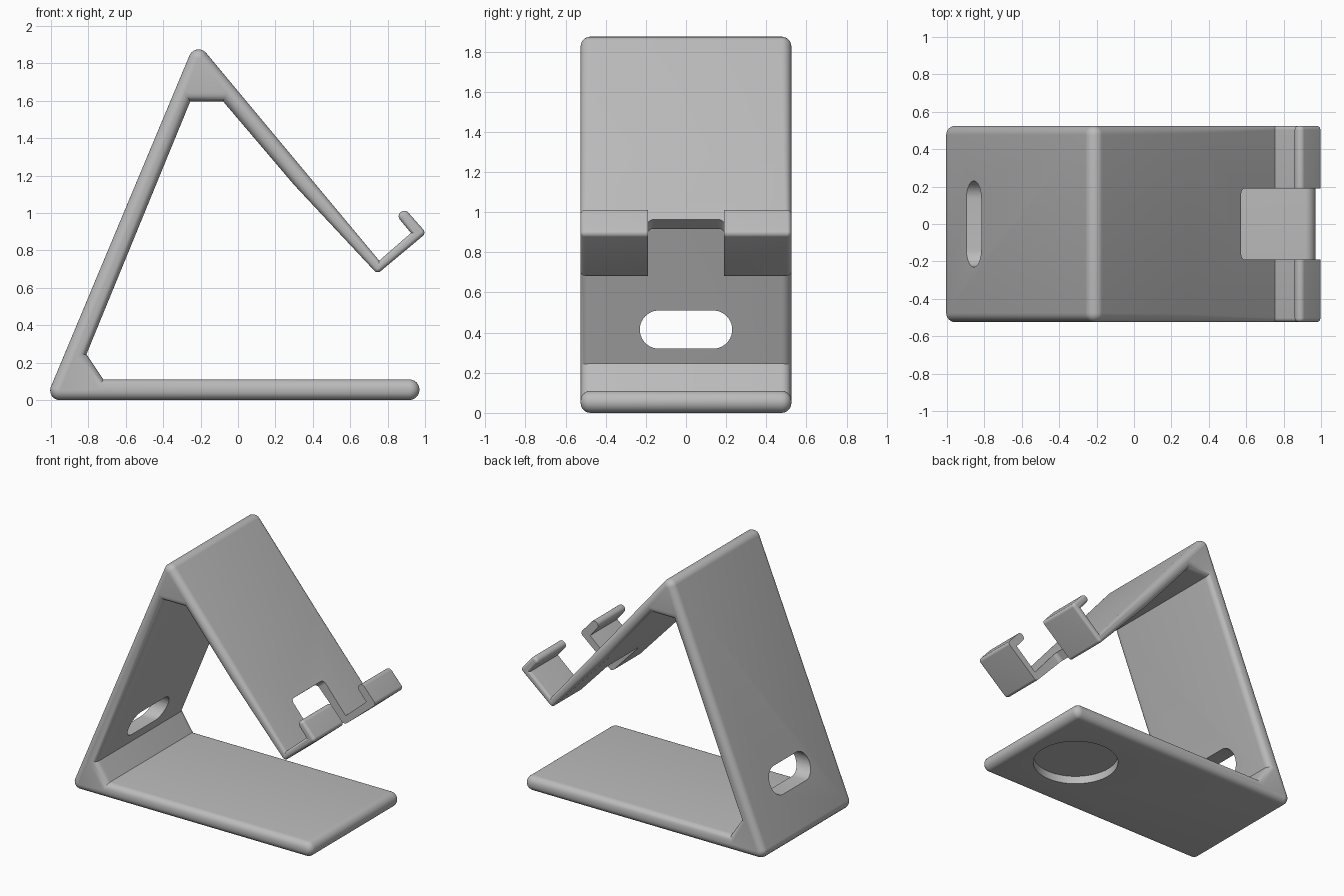
import bpy, bmesh, math
from mathutils import Vector, Matrix

if "Cube" in bpy.data.objects:
    bpy.data.objects.remove(bpy.data.objects["Cube"], do_unlink=True)

HALF_WIDTH = 0.525

grey = bpy.data.materials.new("plain grey")
grey.use_nodes = True
grey.diffuse_color = (0.5, 0.5, 0.5, 1)
grey.node_tree.nodes["Principled BSDF"].inputs["Base Color"].default_value = grey.diffuse_color


def make_object(name, bm):
    mesh = bpy.data.meshes.new(name)
    bm.normal_update()
    bm.to_mesh(mesh)
    bm.free()
    obj = bpy.data.objects.new(name, mesh)
    bpy.context.collection.objects.link(obj)
    mesh.materials.append(grey)
    return obj


def round_corners(corners, steps=8):
    """Replace each corner (x, z, corner radius, side radius) by an arc."""
    points = []
    for i, (x, z, radius, side) in enumerate(corners):
        p = Vector((x, z))
        if not radius:
            points.append((p, side))
            continue
        a = (Vector(corners[i - 1][:2]) - p).normalized()
        b = (Vector(corners[(i + 1) % len(corners)][:2]) - p).normalized()
        half = math.acos(a.dot(b)) / 2
        centre = p + (a + b).normalized() * radius / math.sin(half)
        start = p + a * radius / math.tan(half) - centre
        end = p + b * radius / math.tan(half) - centre
        for k in range(steps + 1):
            spoke = start.lerp(end, k / steps).normalized()
            points.append((centre + spoke * radius, side))
    return points


def rounded_sheet(name, corners, rings=6):
    """Extrude a clockwise profile along y, with rounded side edges."""
    outline = round_corners(corners)
    n = len(outline)
    inward = []
    for i, (p, side) in enumerate(outline):
        a = (p - outline[i - 1][0]).normalized()
        b = (outline[(i + 1) % n][0] - p).normalized()
        na, nb = Vector((a.y, -a.x)), Vector((b.y, -b.x))
        inward.append((na + nb) / (1 + na.dot(nb)))
    bm = bmesh.new()
    loops = []
    angles = [math.pi / 2 * k / rings for k in range(rings + 1)]
    for sign, sweep in ((-1, angles[::-1]), (1, angles)):
        for ang in sweep:
            loop = []
            for (p, side), m in zip(outline, inward):
                q = p + m * side * (1 - math.cos(ang))
                y = sign * (HALF_WIDTH - side * (1 - math.sin(ang)))
                loop.append(bm.verts.new((q.x, y, q.y)))
            loops.append(loop)
    for lo, hi in zip(loops, loops[1:]):
        for i in range(n):
            bm.faces.new((lo[i - 1], lo[i], hi[i], hi[i - 1]))
    bm.faces.new(loops[0][::-1])
    bm.faces.new(loops[-1])
    return make_object(name, bm)


def rounded_block(name, size, matrix, radius):
    """Box whose edges along its own x are rounded."""
    bm = bmesh.new()
    bmesh.ops.create_cube(bm, size=1, matrix=Matrix.Diagonal((*size, 1)))
    along_x = [e for e in bm.edges if abs(e.verts[0].co.x - e.verts[1].co.x) > 0.01]
    bmesh.ops.bevel(bm, geom=along_x, offset=radius, segments=10, profile=0.5, affect='EDGES')
    bm.transform(matrix)
    return make_object(name, bm)


def cut(target, cutter):
    cutter.hide_render = True
    mod = target.modifiers.new("cut", 'BOOLEAN')
    mod.operation, mod.solver, mod.object = 'DIFFERENCE', 'EXACT', cutter
    bpy.ops.object.modifier_apply(modifier=mod.name)
    bpy.data.objects.remove(cutter, do_unlink=True)


# Folded sheet: base, back leg, sloping rest, ledge and lip
THICK, THIN = 0.049, 0.022
stand = rounded_sheet("device_stand", [
    (-1.03, 0, 0.051, THICK),          # heel
    (-0.226, 1.922, 0.052, THICK),     # ridge
    (0.30, 1.291, 0, 0.042),           # rest, front face
    (0.755, 0.745, 0, THIN),           # ledge, inside
    (0.925, 0.893, 0, THIN),
    (0.8475, 0.986, 0.027, THIN),      # lip
    (0.893, 1.022, 0.027, THIN),
    (1.007, 0.893, 0.024, THIN),
    (0.745, 0.674, 0.024, THIN),       # ledge, underside
    (0.30, 1.15, 0, 0.042),            # rest, rear face
    (-0.08, 1.597, 0, THICK),          # ridge gusset
    (-0.255, 1.597, 0, THICK),
    (-0.81, 0.245, 0, THICK),          # heel gusset
    (-0.72, 0.11, 0, THICK),
    (0.97, 0.11, 0.054, THICK),        # base end
    (0.97, 0, 0.054, THICK),
])
bpy.context.view_layer.objects.active = stand
stand.select_set(True)

# Cable slot through the back leg
cut(stand, rounded_block("slot_cutter", (0.4, 0.46, 0.19),
                         Matrix.Translation((-0.87, 0, 0.415)), 0.0945))

# Notch through the foot of the rest and the ledge
tilt = Matrix.Rotation(-math.atan2(0.64, 0.77), 4, 'Y')
notch = Matrix.Translation((0.575, 0, 0.965)) @ tilt @ Matrix.Translation((0.1, 0, -0.3))
cut(stand, rounded_block("notch_cutter", (0.8, 0.38, 0.6), notch, 0.03))

# Round recess under the base
bm = bmesh.new()
bmesh.ops.create_cone(bm, cap_ends=True, segments=64, radius1=0.3, radius2=0.3,
                      depth=0.12, matrix=Matrix.Translation((0.54, 0, 0)))
cut(stand, make_object("recess_cutter", bm))

bpy.ops.object.shade_smooth_by_angle(angle=math.radians(30))
